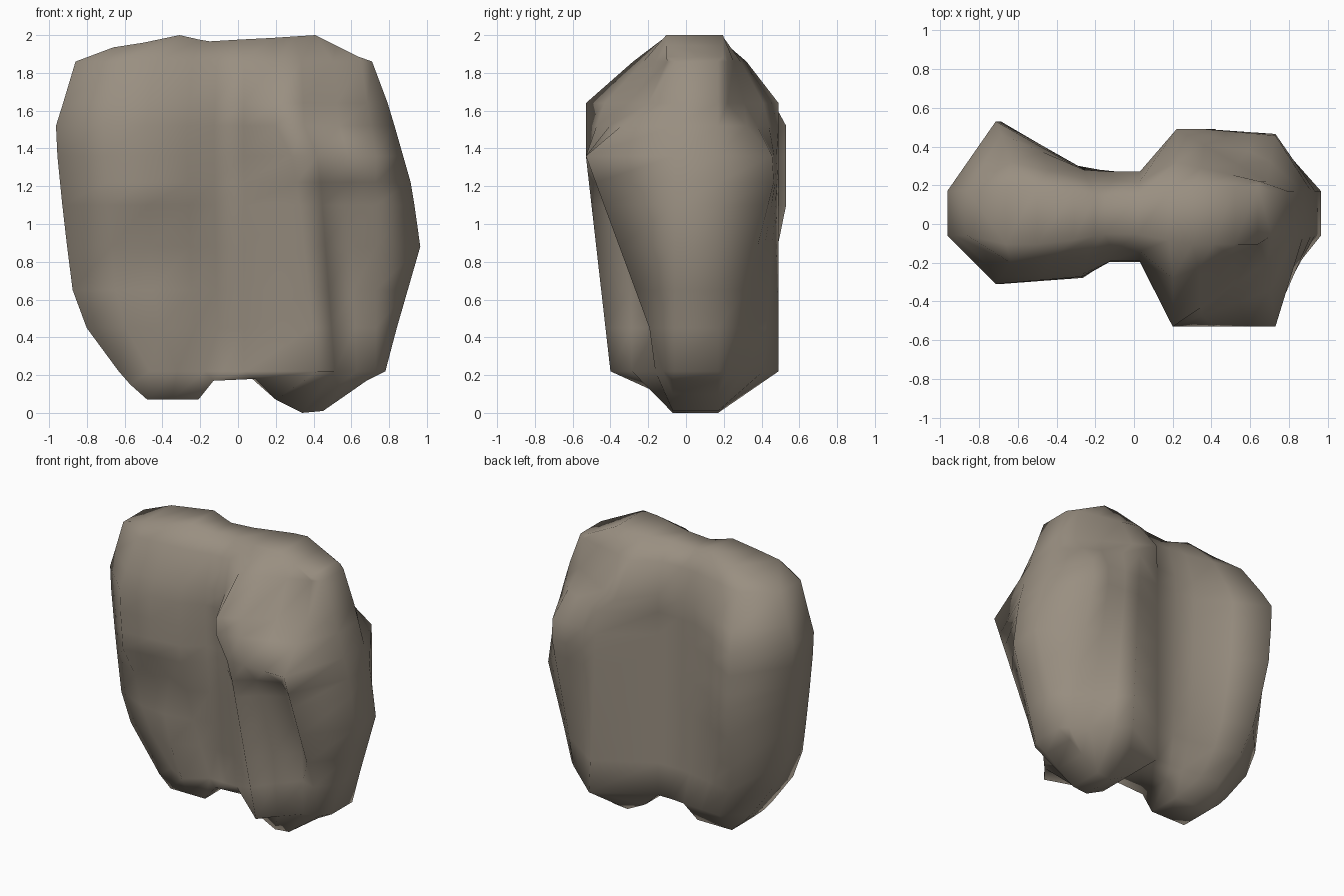
import bpy, bmesh
from mathutils import Vector

if "Cube" in bpy.data.objects:
    bpy.data.objects.remove(bpy.data.objects["Cube"])


def lerp(table, z):
    """Piecewise linear lookup in a short list of (z, value) pairs."""
    if z <= table[0][0]:
        return table[0][1]
    for (z0, v0), (z1, v1) in zip(table, table[1:]):
        if z <= z1:
            return v0 + (v1 - v0) * (z - z0) / (z1 - z0)
    return table[-1][1]


# side outlines seen from the front
LEFT = [(.15, -.58), (.53, -.86), (1, -.92), (1.5, -.97), (1.85, -.86)]
RIGHT = [(.24, .78), (.88, .965), (1.2, .92), (1.62, .8), (1.85, .71)]
LEVELS = [.22, .45, .65, .88, 1.1, 1.22, 1.36, 1.52, 1.64, 1.86]

# main front and back ridges: depth and sideways position by height
BULGE_L_F = [(.22, -.08), (.88, -.2), (1.1, -.31), (1.53, -.31), (1.86, -.2)]
BULGE_L_B = [(.22, .3), (1.04, .53), (1.54, .53), (1.86, .32)]
INNER_F = [(.3, -.06), (1.14, -.28), (1.6, -.27), (1.86, -.17)]
WEB_F = [(.2, -.06), (1.1, -.17), (1.6, -.2), (1.86, -.14)]
RIDGE_XF = [(.22, .42), (1.33, .3), (1.52, .2)]
RIDGE_XB = [(.22, .42), (1.52, .36), (1.64, .22)]
RIDGE_F = [(.22, -.4), (1.36, -.53), (1.64, -.53), (1.86, -.28)]
RIDGE_B = [(1.64, .49), (1.86, .32)]
CORNER_X = [(1.36, .73), (1.86, .65)]
CORNER_F = [(.25, -.12), (1.36, -.53), (1.64, -.2), (1.86, -.1)]
CORNER_B = [(.25, .22), (1.32, .49), (1.64, .22)]
# hollows under the front bulges
HOLLOW_L = [(.3, -.1), (.65, -.03), (.88, .1), (1.1, 0)]
HOLLOW_R = [(.22, .05), (.65, .17), (1.2, .15), (1.36, 0)]


def front_row(z):
    left, pt = lerp(LEFT, z), lambda x, y: Vector((x, y, z))
    bulge, inner = pt(.74 * left, lerp(BULGE_L_F, z)), pt(.28 * left, lerp(INNER_F, z))
    ridge = pt(lerp(RIDGE_XF, z), lerp(RIDGE_F, z))
    corner = pt(lerp(CORNER_X, z), lerp(CORNER_F, z))
    web, hollow = lerp(WEB_F, z), lerp(HOLLOW_R, z)
    return [pt(left, -.06), bulge, bulge.lerp(inner, .5) + Vector((0, lerp(HOLLOW_L, z), 0)),
            inner, pt(.13 * left, web), pt(.03, web), ridge,
            ridge.lerp(corner, .3) + Vector((0, hollow * .6, 0)),
            ridge.lerp(corner, .67) + Vector((0, hollow, 0)),
            corner, pt(lerp(RIGHT, z), -.06)]


def back_row(z):
    left, pt = lerp(LEFT, z), lambda x, y: Vector((x, y, z))
    web = .27 if z < 1.8 else .22
    bulge, inner = pt(.74 * left, lerp(BULGE_L_B, z)), pt(.28 * left, web + .01)
    ridge = pt(lerp(RIDGE_XB, z), lerp(RIDGE_B, z))
    corner = pt(lerp(CORNER_X, z), lerp(CORNER_B, z))
    return [pt(left, .17), bulge, bulge.lerp(inner, .5), inner, pt(.13 * left, web),
            pt(.03, web), ridge, ridge.lerp(corner, .3), ridge.lerp(corner, .67),
            corner, pt(lerp(RIGHT, z), .17)]


# underside and crown: x and z at each station
BOTTOM = [(-.57, .15), (-.48, .07), (-.35, .07), (-.21, .07), (-.13, .17), (.09, .18),
          (.2, .07), (.34, 0), (.45, .01), (.58, .1), (.68, .17)]
TOP = [(-.66, 1.935), (-.5, 1.96), (-.31, 2), (-.2, 1.975), (-.15, 1.967), (.02, 1.977),
       (.18, 1.985), (.3, 1.993), (.41, 2), (.52, 1.945), (.64, 1.885)]


def crown_y(x, side):
    waist = max(0, 1 - abs(x + .07) / .35)
    return side * (.15 - .07 * waist) + .045


bm = bmesh.new()
rings = []


def add_ring(front, back):
    rings.append([bm.verts.new(p) for p in front + back[::-1]])


add_ring([(x, -.07, z) for x, z in BOTTOM], [(x, .17, z) for x, z in BOTTOM])
for z in LEVELS:
    add_ring(front_row(z), back_row(z))
add_ring([(x, crown_y(x, -1), z) for x, z in TOP], [(x, crown_y(x, 1), z) for x, z in TOP])

# outer skin
n = len(TOP)
for lo, hi in zip(rings, rings[1:]):
    for i in range(2 * n):
        j = (i + 1) % (2 * n)
        bm.faces.new((lo[i], lo[j], hi[j], hi[i]))
# strips closing underside and crown
for r in (rings[0], rings[-1]):
    for i in range(n - 1):
        bm.faces.new((r[i], r[i + 1], r[-2 - i], r[-1 - i]))
bmesh.ops.recalc_face_normals(bm, faces=bm.faces)
for face in bm.faces:
    face.smooth = True

mesh = bpy.data.meshes.new("double_boulder")
bm.to_mesh(mesh)
bm.free()
stone = bpy.data.materials.new("taupe stone")
stone.diffuse_color = (.32, .275, .22, 1)
stone.use_nodes = True
stone.node_tree.nodes["Principled BSDF"].inputs["Base Color"].default_value = stone.diffuse_color
mesh.materials.append(stone)
rock = bpy.data.objects.new("double_boulder", mesh)
bpy.context.collection.objects.link(rock)
